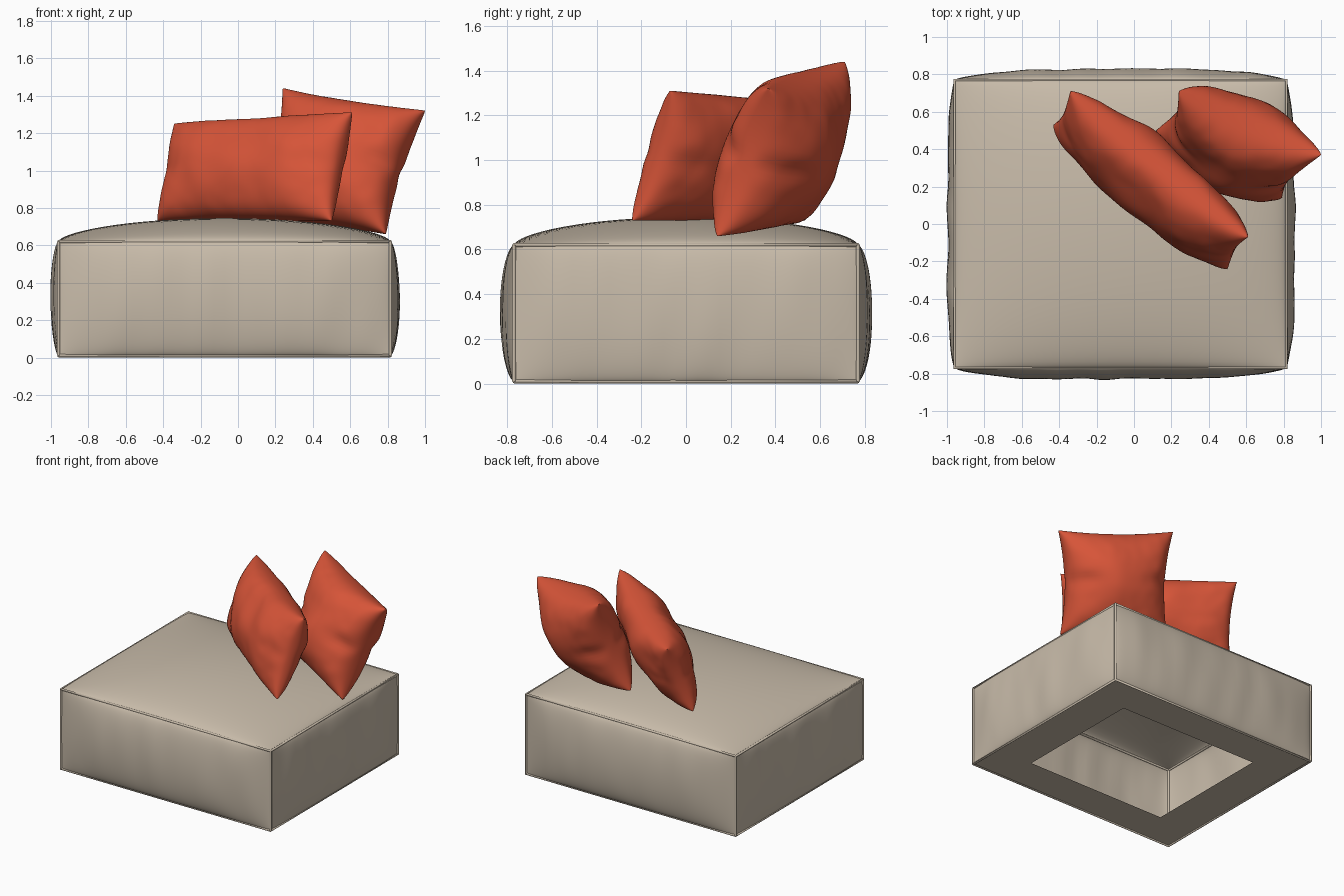
import bpy, bmesh, math
from mathutils import Vector, noise

if "Cube" in bpy.data.objects:
    bpy.data.objects.remove(bpy.data.objects["Cube"])


def material(name, color):
    m = bpy.data.materials.new(name)
    m.diffuse_color = (*color, 1)
    m.use_nodes = True
    m.node_tree.nodes["Principled BSDF"].inputs["Base Color"].default_value = m.diffuse_color
    return m


FABRIC = material("beige_fabric", (0.58, 0.50, 0.40))
RED = material("red_fabric", (0.68, 0.09, 0.04))


def finish(bm, name, mat, angle=50):
    me = bpy.data.meshes.new(name)
    bm.to_mesh(me)
    bm.free()
    ob = bpy.data.objects.new(name, me)
    bpy.context.collection.objects.link(ob)
    me.materials.append(mat)
    bpy.ops.object.select_all(action='DESELECT')
    bpy.context.view_layer.objects.active = ob
    ob.select_set(True)
    bpy.ops.object.shade_smooth_by_angle(angle=math.radians(angle))
    return ob


def patch(bm, func, n, m, flip=False):
    """Grid of points func(u, v), u and v from -1 to 1, denser near the rim."""
    ease = lambda i, k: math.sin(math.pi / 2 * (2 * i / k - 1))
    rows = [[bm.verts.new(func(ease(i, n), ease(j, m))) for i in range(n + 1)]
            for j in range(m + 1)]
    for j in range(m):
        for i in range(n):
            f = [rows[j][i], rows[j][i + 1], rows[j + 1][i + 1], rows[j + 1][i]]
            bm.faces.new(f[::-1] if flip else f)


# Pouf base: five bulging panels and an open frame underneath
X0, X1, Y, Z0, Z1 = -0.96, 0.815, 0.77, 0.01, 0.62
bm = bmesh.new()


def panel(origin, a, b, bulge, top=False):
    o, a, b = Vector(origin), Vector(a), Vector(b)
    nrm = a.cross(b).normalized()

    def point(u, v):
        p = o + a * (u + 1) / 2 + b * (v + 1) / 2
        fv = max(0, 1 - v * v) ** 0.6
        fu = max(0, 1 - u * u) ** 0.6 if top else max(0, 1 - u ** 4) ** 0.8
        wrinkle = 0 if top else 0.012 * noise.noise(Vector((p.x * 7, p.y * 7, p.z * 1.5)))
        return p + nrm * (bulge + wrinkle) * fu * fv
    patch(bm, point, 48, 32)


W, D, H = (X1 - X0, 0, 0), (0, 2 * Y, 0), (0, 0, Z1 - Z0)
panel((X0, -Y, Z0), W, H, 0.06)
panel((X1, Y, Z0), (X0 - X1, 0, 0), H, 0.06)
panel((X1, -Y, Z0), D, H, 0.045)
panel((X0, Y, Z0), (0, -2 * Y, 0), H, 0.038)
panel((X0, -Y, Z1), W, D, 0.125, True)


def corners(x0, x1, y, z):
    return [Vector(p) for p in ((x0, -y, z), (x1, -y, z), (x1, y, z), (x0, y, z))]


outer = [bm.verts.new(p) for p in corners(X0, X1, Y, Z0)]
inner = [bm.verts.new(p) for p in corners(X0 + 0.3, X1 - 0.3, Y - 0.27, Z0)]
for i in range(4):
    k = (i + 1) % 4
    bm.faces.new((outer[i], inner[i], inner[k], outer[k]))
bmesh.ops.remove_doubles(bm, verts=bm.verts, dist=0.0001)
finish(bm, "pouf_base", FABRIC, 40)

# Piping along every seam of the base
curve = bpy.data.curves.new("piping", 'CURVE')
curve.dimensions = '3D'
curve.bevel_depth = 0.009
curve.bevel_resolution = 2
low, high = corners(X0, X1, Y, Z0), corners(X0, X1, Y, Z1)
paths = [(low, True), (high, True)] + [(pair, False) for pair in zip(low, high)]
for pts, closed in paths:
    s = curve.splines.new('POLY')
    s.points.add(len(pts) - 1)
    for sp, p in zip(s.points, pts):
        sp.co = (*p, 1)
    s.use_cyclic_u = closed
piping = bpy.data.objects.new("seam_piping", curve)
bpy.context.collection.objects.link(piping)
curve.materials.append(FABRIC)


# Pillows: two puffed sheets joined at a pinched rim
def pillow(name, bl, br, tr, tl, half, pinch_u, pinch_v, fold, seed):
    bl, br, tr, tl = map(Vector, (bl, br, tr, tl))
    nrm = (tr - bl).cross(tl - br).normalized()
    bm = bmesh.new()

    def sheet(sign):
        def point(u, v):
            s = (u * (1 - pinch_u * (1 - v * v)) + 1) / 2
            t = (v * (1 - pinch_v * (1 - u * u)) + 1) / 2
            p = bl.lerp(br, s).lerp(tl.lerp(tr, s), t)
            puff = max(0, (1 - u * u) * (1 - v * v)) ** 0.42
            crease = 1 - fold * abs(u) ** 3 * math.exp(-(v / 0.16) ** 2)
            lump = 0.035 * noise.noise(p * 4 + Vector((seed, sign, 0)))
            ruffle = 0.012 * noise.noise(p * 13 + Vector((seed, sign, 5)))
            ruffle *= max(abs(u), abs(v)) ** 2
            return p + nrm * sign * puff * (half * crease + lump + ruffle)
        return point
    patch(bm, sheet(1), 56, 44)
    patch(bm, sheet(-1), 56, 44, True)
    bmesh.ops.remove_doubles(bm, verts=bm.verts, dist=0.0001)
    finish(bm, name, RED, 75)


pillow("front_pillow", (-0.43, 0.53, 0.73), (0.50, -0.24, 0.73),
       (0.61, -0.07, 1.31), (-0.34, 0.71, 1.25), 0.19, 0.04, 0.04, 0.1, 3)
pillow("rear_pillow", (0.12, 0.50, 0.73), (0.79, 0.14, 0.66),
       (1.0, 0.37, 1.32), (0.24, 0.71, 1.44), 0.235, 0.12, 0.07, 0.3, 8)
